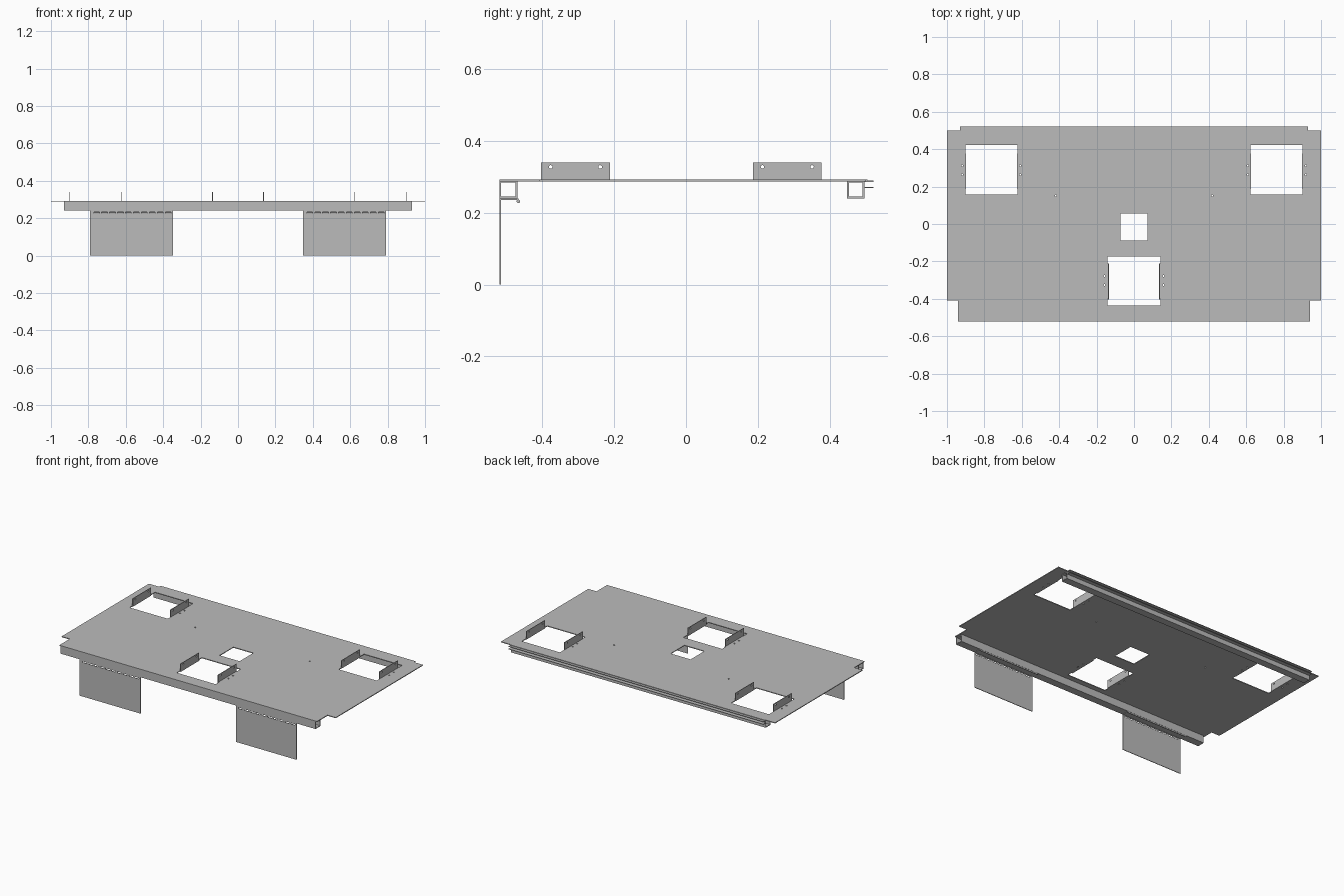
import bpy, bmesh, math
from mathutils import Matrix

cube = bpy.data.objects.get("Cube")
if cube:
    bpy.data.objects.remove(cube, do_unlink=True)

steel = bpy.data.materials.new("steel_grey")
steel.use_nodes = True
GREY = (0.5, 0.5, 0.5, 1)
steel.diffuse_color = GREY
steel.node_tree.nodes["Principled BSDF"].inputs["Base Color"].default_value = GREY

# Sheet orientation: local x, y and thickness axes as matrix columns
PLANES = {
    "XY": Matrix(((1, 0, 0), (0, 1, 0), (0, 0, 1))),
    "XZ": Matrix(((1, 0, 0), (0, 0, -1), (0, 1, 0))),
    "YZ": Matrix(((0, 0, 1), (1, 0, 0), (0, 1, 0))),
}


def rect(x0, x1, y0, y1):
    return [(x0, y0), (x1, y0), (x1, y1), (x0, y1)]


def circle(x, y, r=0.005, n=12):
    return [(x + r * math.cos(2 * math.pi * i / n),
             y + r * math.sin(2 * math.pi * i / n)) for i in range(n)]


def sheet(name, plane, outlines, thick, offset):
    """Extrude flat outlines (the first is the edge, the rest are holes)."""
    curve = bpy.data.curves.new(name, "CURVE")
    curve.dimensions = "2D"
    curve.fill_mode = "BOTH"
    curve.extrude = thick / 2
    for points in outlines:
        spline = curve.splines.new("POLY")
        spline.points.add(len(points) - 1)
        for p, (x, y) in zip(spline.points, points):
            p.co = (x, y, 0, 1)
        spline.use_cyclic_u = True
        spline.use_smooth = False
    temp = bpy.data.objects.new(name + "_outline", curve)
    bpy.context.collection.objects.link(temp)
    graph = bpy.context.evaluated_depsgraph_get()
    mesh = bpy.data.meshes.new_from_object(temp.evaluated_get(graph))
    bpy.data.objects.remove(temp, do_unlink=True)

    rot = PLANES[plane]
    shift = rot.col[2] * offset
    if plane == "XZ":
        shift = -shift
    bm = bmesh.new()
    bm.from_mesh(mesh)
    bmesh.ops.remove_doubles(bm, verts=bm.verts, dist=1e-5)
    bm.transform(Matrix.Translation(shift) @ rot.to_4x4())
    bmesh.ops.recalc_face_normals(bm, faces=bm.faces)
    for f in bm.faces:
        f.smooth = False
        f.material_index = 0
    bm.to_mesh(mesh)
    bm.free()
    mesh.materials.clear()
    mesh.materials.append(steel)
    obj = bpy.data.objects.new(name, mesh)
    bpy.context.collection.objects.link(obj)
    return obj


T = 0.005
DECK_Z = 0.2905

# Deck with notched corners, openings and screw holes
half = [(0.94, -0.52), (0.94, -0.41), (1, -0.41), (1, 0.50), (0.93, 0.50), (0.93, 0.505)]
edge = half + [(-x, y) for x, y in reversed(half)]
side = [(0.142, -0.436), (0.142, -0.40), (0.135, -0.40),
        (0.135, -0.21), (0.142, -0.21), (0.142, -0.174)]
front_opening = side + [(-x, y) for x, y in reversed(side)]
outlines = [edge, front_opening, rect(-0.073, 0.073, -0.088, 0.056)]
for s in (-1, 1):
    outlines.append(rect(*sorted((s * 0.624, s * 0.902)), 0.158, 0.423))
    outlines.append(circle(s * 0.418, 0.152))
    for x, ys in ((0.158, (-0.278, -0.326)), (0.608, (0.312, 0.264)), (0.918, (0.312, 0.264))):
        outlines += [circle(s * x, y) for y in ys]
sheet("deck", "XY", outlines, T, DECK_Z)

# Upright flanges beside the openings
for label, x, y0, y1 in (("front", 0.137, -0.404, -0.212),
                         ("rear_inner", 0.624, 0.186, 0.378),
                         ("rear_outer", 0.900, 0.186, 0.378)):
    for name, s in (("left", 1), ("right", -1)):
        sheet(f"{label}_flange_{name}", "YZ",
              [rect(y0, y1, 0.288, 0.341),
               circle(y0 + 0.027, 0.328), circle(y1 - 0.027, 0.328)], 0.004, s * x)


# Folded channels stiffening the front and back edges
def channel(name, y0, y1):
    sheet(name, "YZ", [rect(y0, y1, 0.24, 0.289),
                       rect(y0 + T, y1 - T, 0.24 + T, 0.289 - T)], 1.86, 0)


channel("front_channel", -0.52, -0.47)
channel("back_channel", 0.449, 0.497)

# Twin lips projecting behind the back channel
for name, z in (("upper", 0.288), ("lower", 0.271)):
    sheet(f"{name}_back_lip", "XY", [rect(-0.93, 0.93, 0.495, 0.522)], 0.003, z)

# Hanging plates with a row of slots, plus hook strips under the channel
for name, x0 in (("left", 0.348), ("right", -0.791)):
    x1 = x0 + 0.443
    slots = [rect(x0 + 0.02 + i * 0.0425, x0 + 0.05 + i * 0.0425, 0.225, 0.232)
             for i in range(10)]
    sheet(f"hanging_plate_{name}", "XZ", [rect(x0, x1, 0, 0.242)] + slots, 0.004, -0.518)
    sheet(f"hook_strip_{name}", "XY", [rect(x0, x1, -0.517, -0.467)], 0.003, 0.238)
    sheet(f"hook_bead_{name}", "YZ", [circle(-0.467, 0.232)], x1 - x0, (x0 + x1) / 2)
